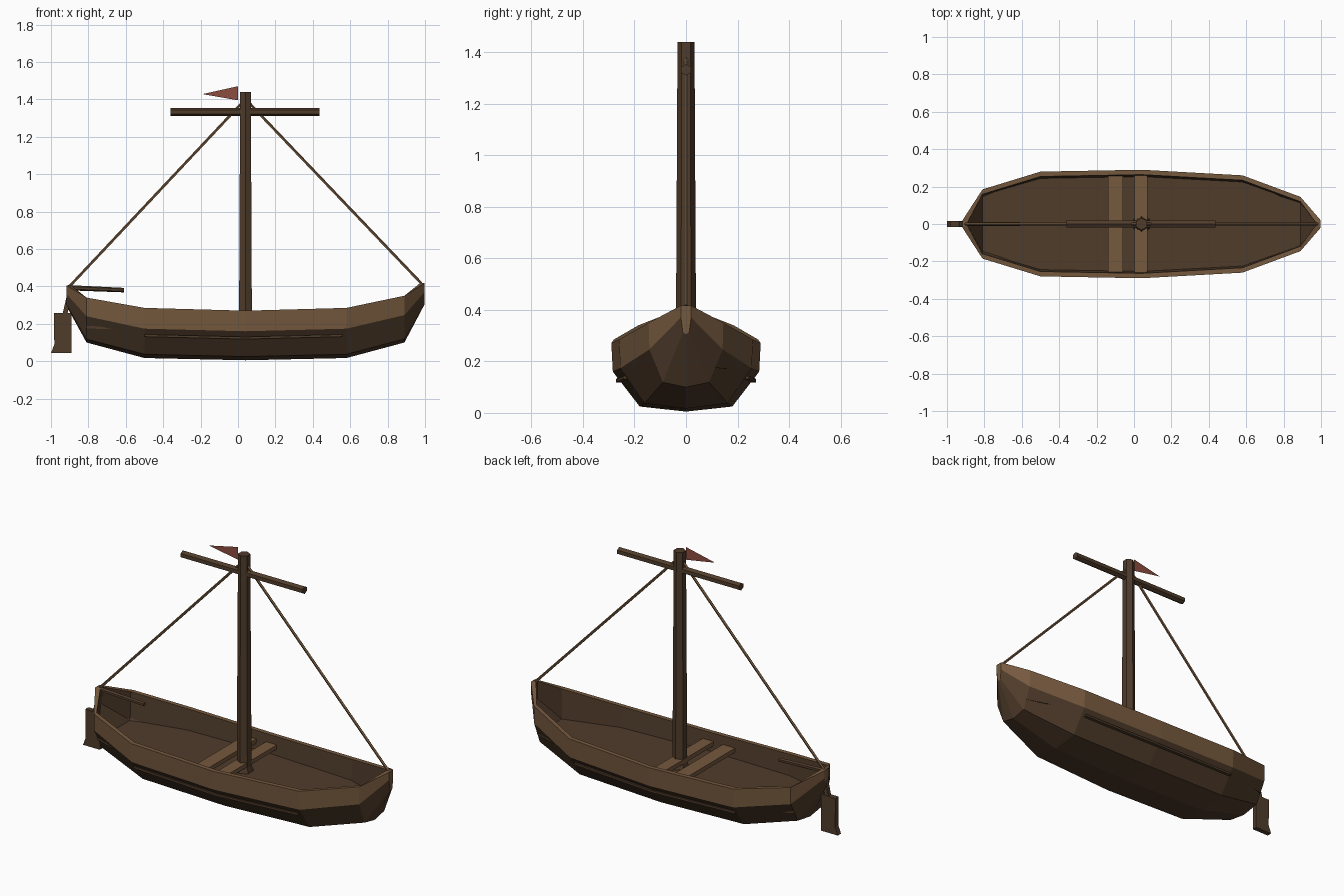
import bpy, bmesh
from math import pi
from mathutils import Vector, Matrix

if "Cube" in bpy.data.objects:
    bpy.data.objects.remove(bpy.data.objects["Cube"])


def material(name, rgb):
    m = bpy.data.materials.new(name)
    m.diffuse_color = (*rgb, 1)
    m.use_nodes = True
    m.node_tree.nodes["Principled BSDF"].inputs["Base Color"].default_value = m.diffuse_color
    return m


DARK = material("dark_wood", (0.08, 0.045, 0.024))
LIGHT = material("light_wood", (0.18, 0.10, 0.048))
RED = material("faded_red", (0.26, 0.075, 0.05))


def finish(name, bm, *mats):
    bmesh.ops.recalc_face_normals(bm, faces=bm.faces[:])
    me = bpy.data.meshes.new(name)
    bm.to_mesh(me)
    bm.free()
    for m in mats:
        me.materials.append(m)
    ob = bpy.data.objects.new(name, me)
    bpy.context.collection.objects.link(ob)
    return ob


def rod(name, a, b, r1, r2, mat, sides=6, spin=0.0):
    """Tapered straight pole from a to b."""
    a, b = Vector(a), Vector(b)
    d = b - a
    bm = bmesh.new()
    rot = d.to_track_quat('Z', 'Y').to_matrix().to_4x4()
    bmesh.ops.create_cone(bm, cap_ends=True, segments=sides, radius1=r1, radius2=r2, depth=d.length,
                          matrix=Matrix.Translation((a + b) / 2) @ rot @ Matrix.Rotation(spin, 4, 'Z'))
    return finish(name, bm, mat)


def box(name, center, size, mat):
    bm = bmesh.new()
    bmesh.ops.create_cube(bm, size=1, matrix=Matrix.Translation(center) @ Matrix.Diagonal((*size, 1)))
    return finish(name, bm, mat)


def plate(name, outline, thickness, mat):
    """Side-view (x, z) outline, extruded evenly about y = 0."""
    bm = bmesh.new()
    f = bm.faces.new([bm.verts.new((x, -thickness / 2, z)) for x, z in outline])
    if thickness:
        new = bmesh.ops.extrude_face_region(bm, geom=[f])["geom"]
        bmesh.ops.translate(bm, vec=(0, thickness, 0),
                            verts=[v for v in new if isinstance(v, bmesh.types.BMVert)])
    return finish(name, bm, mat)


# Hull: x, half width, keel z, sheer z, deck z, inner x shift
stations = [(-0.917, 0.02, 0.295, 0.405, 0.305, 0.025),
            (-0.81, 0.185, 0.10, 0.34, 0.175, 0),
            (-0.50, 0.28, 0.017, 0.285, 0.165, 0),
            (0.04, 0.29, 0.005, 0.27, 0.165, 0),
            (0.58, 0.26, 0.017, 0.285, 0.165, 0),
            (0.89, 0.145, 0.10, 0.35, 0.175, 0),
            (0.998, 0.02, 0.305, 0.417, 0.315, -0.025)]
section = [(1.0, 1.0), (0.98, 0.585), (0.62, 0.075)]  # width and height fractions

bm = bmesh.new()
rings = []
for x, w, k, h, deck, dx in stations:
    side = [(w * a, k + (h - k) * b) for a, b in section]
    outer = [(-y, z) for y, z in side] + [(0, k)] + side[::-1]
    wi = max(w - 0.026, 0.006)
    inner = [(wi, h), (wi * 0.96, deck), (-wi * 0.96, deck), (-wi, h)]
    rings.append([bm.verts.new((x, y, z)) for y, z in outer] +
                 [bm.verts.new((x + dx, y, z)) for y, z in inner])
n = len(rings[0])
for r, s in zip(rings, rings[1:]):
    for i in range(n):
        j = (i + 1) % n
        f = bm.faces.new((r[i], r[j], s[j], s[i]))
        f.material_index = 1 if i in (0, 5, 6, 10) else 0
for r in (rings[0], rings[-1]):
    for ids, m in ((range(7), 1), ((0, 6, 7, 10), 1), ((7, 8, 9, 10), 0)):
        bm.faces.new([r[i] for i in ids]).material_index = m
finish("hull", bm, DARK, LIGHT)

# Rubbing strips along both sides
for sign, label in ((-1, "front"), (1, "back")):
    path = [(-0.50, 0.25, 0.137), (0.04, 0.262, 0.124), (0.56, 0.234, 0.137)]
    bm = bmesh.new()
    loops = [[bm.verts.new((x, sign * (y + a), z + b))
              for a, b in ((-0.012, -0.006), (0.01, -0.006), (0.01, 0.006), (-0.012, 0.006))]
             for x, y, z in path]
    for r, s in zip(loops, loops[1:]):
        for i in range(4):
            bm.faces.new((r[i], r[i - 1], s[i - 1], s[i]))
    bm.faces.new(loops[0])
    bm.faces.new(loops[-1])
    finish(label + "_rubbing_strip", bm, DARK)

# Seats
box("rear_seat", (-0.10, 0, 0.212), (0.08, 0.53, 0.025), LIGHT)
box("mast_seat", (0.037, 0, 0.212), (0.07, 0.53, 0.025), LIGHT)

# Mast, foot and yard
rod("mast", (0.04, 0, 0.15), (0.04, 0, 1.44), 0.04, 0.033, DARK)
rod("mast_foot", (0.04, 0, 0.16), (0.04, 0, 0.20), 0.052, 0.04, DARK)
rod("yard", (-0.36, 0, 1.332), (0.435, 0, 1.332), 0.022, 0.022, DARK)

# Stays
rod("back_stay", (0.04, 0, 1.40), (-0.90, 0, 0.40), 0.008, 0.008, LIGHT, 5)
rod("fore_stay", (0.04, 0, 1.40), (0.98, 0, 0.415), 0.008, 0.008, LIGHT, 5)

# Flag
plate("flag", [(0.0, 1.395), (0.0, 1.47), (-0.19, 1.428)], 0, RED)

# Rudder and tiller
plate("rudder_blade", [(-0.985, 0.257), (-0.89, 0.257), (-0.89, 0.043), (-1.0, 0.043), (-0.982, 0.09)],
      0.03, DARK)
rod("rudder_stock", (-0.965, 0, 0.08), (-0.90, 0, 0.36), 0.018, 0.018, DARK, 4, pi / 4)
rod("tiller", (-0.91, 0, 0.393), (-0.61, 0, 0.38), 0.014, 0.012, DARK)
